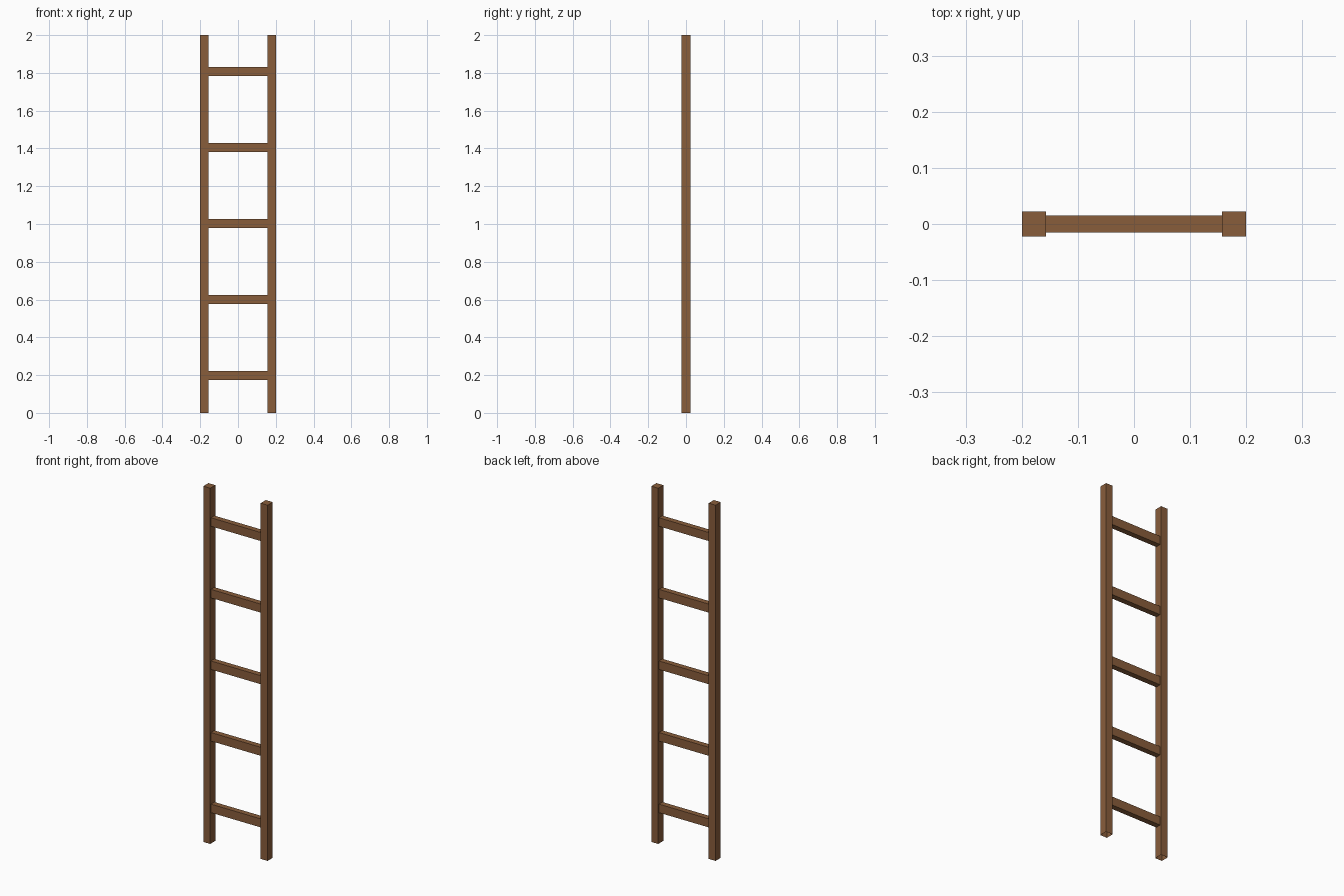
import bpy, bmesh
from mathutils import Matrix, Vector

if "Cube" in bpy.data.objects:
    bpy.data.objects.remove(bpy.data.objects["Cube"])

wood = bpy.data.materials.new("brown wood")
wood.diffuse_color = (0.25, 0.11, 0.044, 1)
wood.use_nodes = True
wood.node_tree.nodes["Principled BSDF"].inputs["Base Color"].default_value = wood.diffuse_color


def box(name, center, size, open_bottom=False):
    bm = bmesh.new()
    bmesh.ops.create_cube(bm, size=1, matrix=Matrix.Translation(center) @ Matrix.Diagonal((*size, 1)))
    bm.normal_update()
    if open_bottom:
        down = [f for f in bm.faces if f.normal.z < -0.9]
        bmesh.ops.delete(bm, geom=down, context='FACES_ONLY')
    mesh = bpy.data.meshes.new(name)
    bm.to_mesh(mesh)
    bm.free()
    mesh.materials.append(wood)
    obj = bpy.data.objects.new(name, mesh)
    bpy.context.collection.objects.link(obj)
    return obj


RAIL_W, RAIL_D = 0.043, 0.045
RAIL_X = 0.2 - RAIL_W / 2

# Two upright rails, uncapped where they stand on the ground
for side, sx in (("left", -1), ("right", 1)):
    box(side + "_rail", Vector((sx * RAIL_X, 0, 1)), (RAIL_W, RAIL_D, 2), open_bottom=True)

# Five evenly spaced rungs between the rails
for i in range(5):
    box(f"rung_{i + 1}", Vector((0, 0, 0.197 + 0.4025 * i)), (0.4 - 2 * RAIL_W, 0.031, 0.048))
